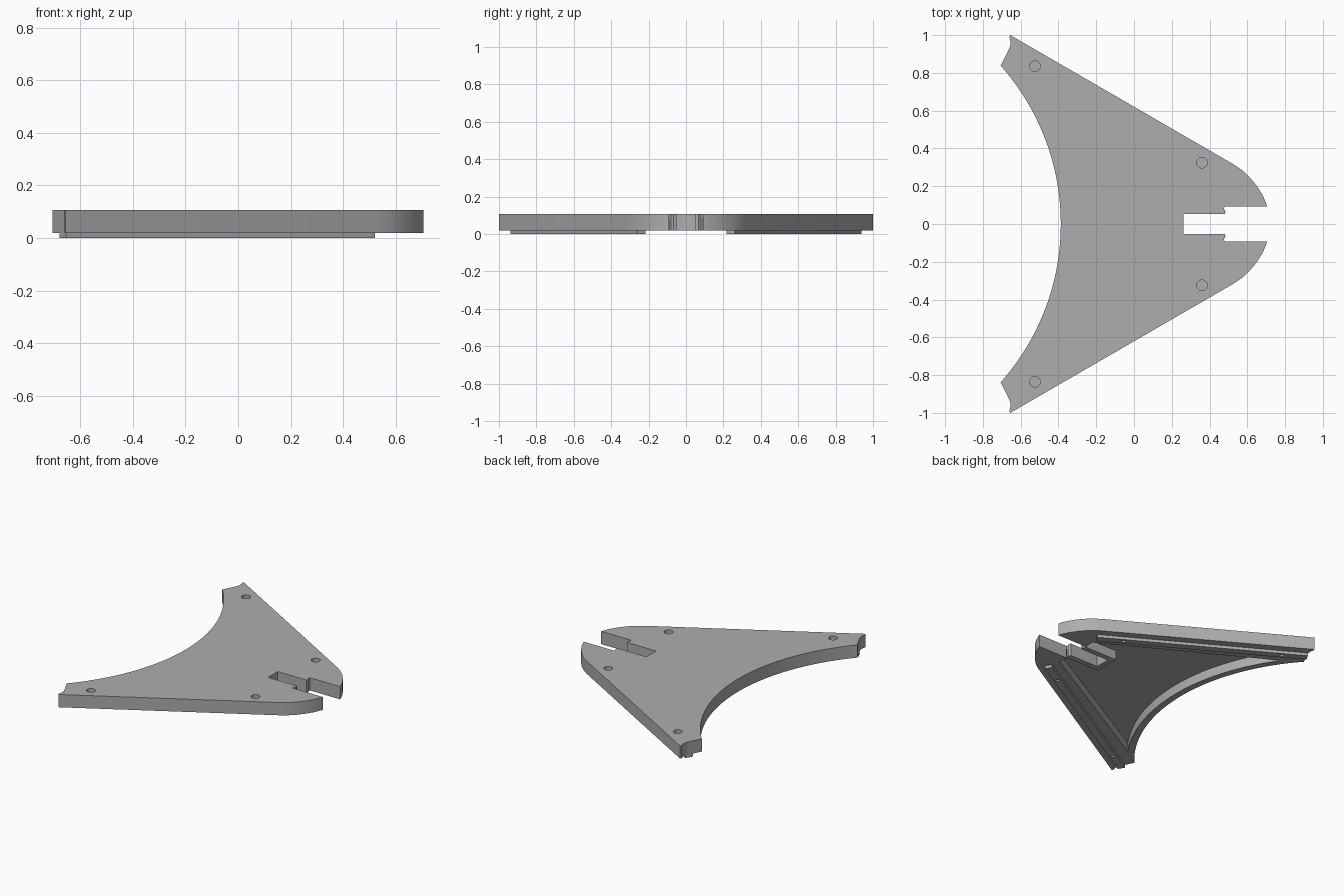
import bpy, bmesh, math
from mathutils import Vector

cube = bpy.data.objects.get("Cube")
if cube:
    bpy.data.objects.remove(cube, do_unlink=True)

BASE, TOP, CEILING = 0.02, 0.107, 0.085
ARC_X, ARC_R = -1.65, 1.2625          # large concave edge
RAIL_N, RIM_N = 0.461, 0.38           # distances of slanted lines from centre
ALONG, ACROSS = Vector((0.866, -0.5)), Vector((0.5, 0.866))

grey = bpy.data.materials.new("plain grey")
grey.use_nodes = True
grey.diffuse_color = (0.42, 0.42, 0.42, 1)
grey.node_tree.nodes["Principled BSDF"].inputs["Base Color"].default_value = (0.42, 0.42, 0.42, 1)


def prism(name, points, low, high):
    """Extrude a closed flat outline between two heights."""
    bm = bmesh.new()
    face = bm.faces.new([bm.verts.new((p[0], p[1], low)) for p in points])
    new = bmesh.ops.extrude_face_region(bm, geom=[face])["geom"]
    bmesh.ops.translate(bm, vec=(0, 0, high - low),
                        verts=[v for v in new if isinstance(v, bmesh.types.BMVert)])
    bmesh.ops.recalc_face_normals(bm, faces=bm.faces)
    mesh = bpy.data.meshes.new(name)
    bm.to_mesh(mesh)
    bm.free()
    mesh.materials.append(grey)
    obj = bpy.data.objects.new(name, mesh)
    bpy.context.collection.objects.link(obj)
    return obj


def circle(centre, radius, sides=32):
    return [(centre[0] + radius * math.cos(math.tau * i / sides),
             centre[1] + radius * math.sin(math.tau * i / sides)) for i in range(sides)]


def arc(radius, end_y, steps=24):
    """Half of the concave edge, from the middle out to end_y."""
    end = math.asin(end_y / radius)
    return [(ARC_X + radius * math.cos(end * i / steps),
             radius * math.sin(end * i / steps)) for i in range(steps + 1)]


def mirrored(half):
    """Close a half outline by reflecting it across y = 0."""
    return half + [(x, -y) for x, y in reversed(half) if y > 1e-6]


def on_line(s, n, side=1):
    p = ALONG * s + ACROSS * n
    return (p.x, p.y * side)


def cut(obj, cutter):
    mod = obj.modifiers.new("cut", "BOOLEAN")
    mod.operation, mod.solver, mod.object = "DIFFERENCE", "EXACT", cutter
    bpy.context.view_layer.objects.active = obj
    bpy.ops.object.modifier_apply(modifier=mod.name)
    bpy.data.objects.remove(cutter, do_unlink=True)


# Main plate: concave edge, horn tip, slanted side, rounded nose, stepped slot
tip = [(-0.665, 0.92), (-0.655, 0.945), (-0.655, 0.97), (-0.66, 0.99), (-0.655, 1.0)]
nose = [(0.53, 0.314), (0.575, 0.283), (0.615, 0.245), (0.65, 0.202),
        (0.68, 0.155), (0.7, 0.11), (0.705, 0.093)]
slot = [(0.48, 0.093), (0.475, 0.08), (0.485, 0.067), (0.48, 0.052), (0.263, 0.052)]
plate = prism("plate", mirrored(arc(ARC_R, 0.838) + tip + nose + slot), BASE, TOP)

# Hollow underside, leaving a rim and a wall round the slot
hollow = arc(ARC_R + 0.045, 0.755)
hollow += [(0.48, (RIM_N - 0.24) / 0.866), (0.48, 0.09), (0.225, 0.09)]
cut(plate, prism("hollow_cutter", mirrored(hollow), -0.05, CEILING))

# Rails under both slanted sides, with blind screw holes above and below
parts = [plate]
for side, word in ((1, "back"), (-1, "front")):
    corners = [on_line(s, RAIL_N + w, side)
               for s, w in ((-1.035, -0.025), (0.32, -0.025), (0.32, 0.025), (-1.035, 0.025))]
    rail = prism(word + "_rail", corners, 0, BASE + 0.004)
    parts.append(rail)
    for s in (-0.872, 0.149):
        spot = on_line(s, RAIL_N, side)
        cut(plate, prism("hole_cutter", circle(spot, 0.028), 0.06, 0.2))
        cut(rail, prism("hole_cutter", circle(spot, 0.012, 16), -0.05, 0.015))

# Smooth the curved walls and keep the edges crisp
bpy.ops.object.select_all(action="DESELECT")
for obj in parts:
    obj.select_set(True)
bpy.context.view_layer.objects.active = plate
bpy.ops.object.shade_smooth_by_angle(angle=math.radians(25))
